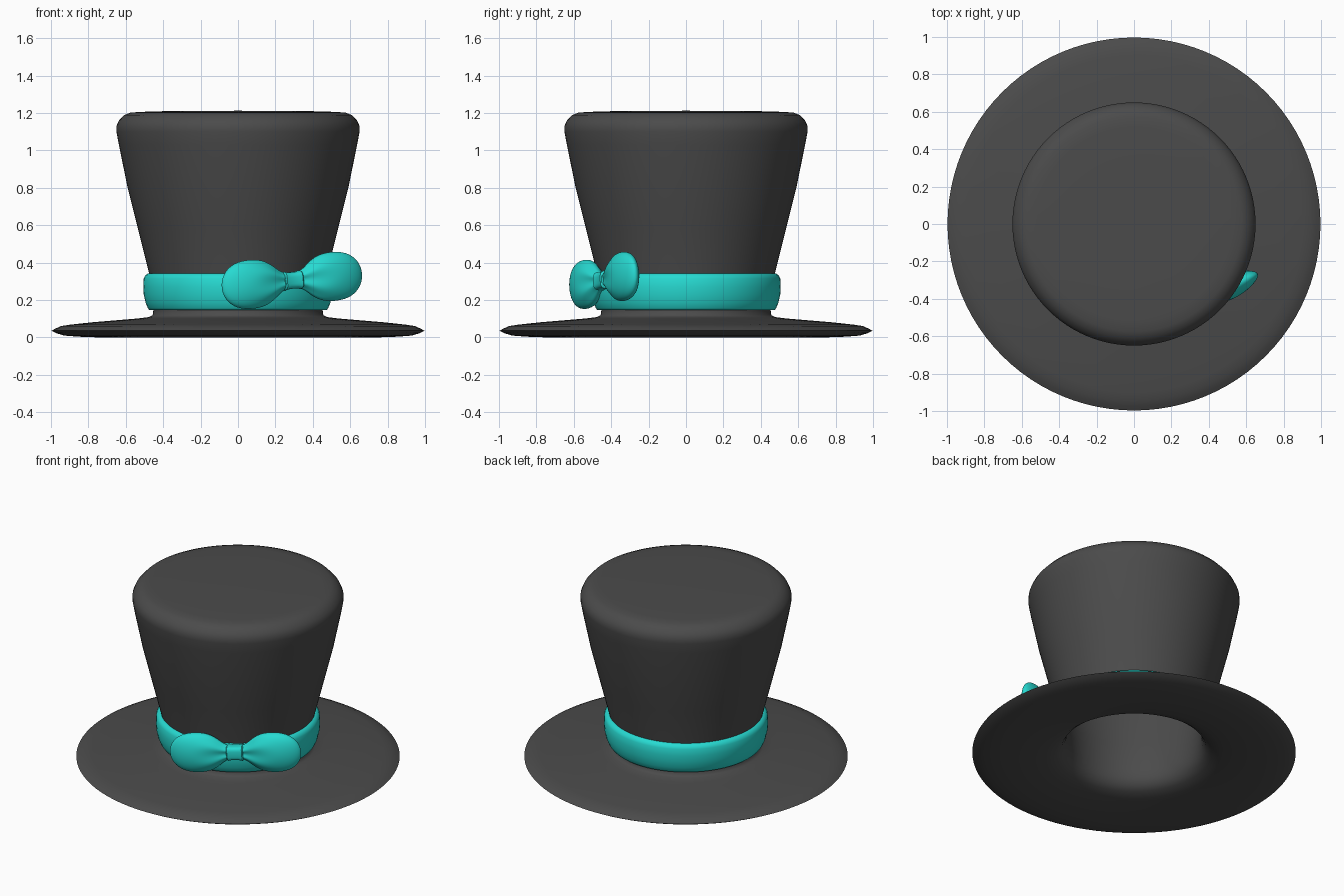
import bpy, bmesh
from math import sin, cos, pi, radians
from mathutils import Matrix

if "Cube" in bpy.data.objects:
    bpy.data.objects.remove(bpy.data.objects["Cube"])


def material(name, color):
    m = bpy.data.materials.new(name)
    m.diffuse_color = color
    m.use_nodes = True
    m.node_tree.nodes["Principled BSDF"].inputs["Base Color"].default_value = m.diffuse_color
    return m


felt = material("dark_felt", (0.07, 0.07, 0.07, 1))
ribbon = material("teal_ribbon", (0.02, 0.70, 0.64, 1))


def loft(name, rings, mat, closed=False, angle=60):
    """Skin equal-sized rings of points; cap the ends unless closed."""
    bm = bmesh.new()
    vr = [[bm.verts.new(p) for p in r] for r in rings]
    n = len(vr[0])
    pairs = list(zip(vr, vr[1:])) + ([(vr[-1], vr[0])] if closed else [])
    for a, b in pairs:
        for i in range(n):
            j = (i + 1) % n
            bm.faces.new((a[i], a[j], b[j], b[i]))
    if not closed:
        bm.faces.new(vr[0])
        bm.faces.new(vr[-1])
    bmesh.ops.recalc_face_normals(bm, faces=bm.faces)
    me = bpy.data.meshes.new(name)
    bm.to_mesh(me)
    bm.free()
    ob = bpy.data.objects.new(name, me)
    bpy.context.collection.objects.link(ob)
    me.materials.append(mat)
    bpy.ops.object.select_all(action='DESELECT')
    bpy.context.view_layer.objects.active = ob
    ob.select_set(True)
    bpy.ops.object.shade_smooth_by_angle(angle=radians(angle))
    return ob


def lathe(name, profile, mat, closed=False, n=96):
    rings = [[(r * cos(2 * pi * i / n), r * sin(2 * pi * i / n), z) for i in range(n)]
             for r, z in profile]
    return loft(name, rings, mat, closed)


# hollow hat: crown top, outer wall, brim, underside, inner wall, inner roof
lathe("hat_body", [
    (0.02, 1.212), (0.35, 1.211), (0.52, 1.206), (0.575, 1.202), (0.61, 1.188),
    (0.638, 1.158), (0.650, 1.13), (0.650, 1.10), (0.637, 1.03), (0.590, 0.80),
    (0.535, 0.58), (0.476, 0.345), (0.458, 0.25), (0.452, 0.15), (0.456, 0.12),
    (0.475, 0.109), (0.53, 0.102), (0.60, 0.096), (0.78, 0.081), (0.90, 0.068),
    (0.945, 0.061), (0.975, 0.048), (0.997, 0.036),
    (0.975, 0.024), (0.93, 0.010), (0.85, 0.004), (0.74, 0.0), (0.62, 0.008),
    (0.54, 0.018), (0.48, 0.034), (0.445, 0.06), (0.425, 0.10), (0.418, 0.15),
    (0.424, 0.25), (0.44, 0.345), (0.50, 0.58), (0.555, 0.80), (0.602, 1.03),
    (0.612, 1.10), (0.60, 1.135), (0.56, 1.16), (0.35, 1.17), (0.02, 1.172)], felt)

# ribbon band around the crown
lathe("hat_band", [
    (0.45, 0.343), (0.478, 0.343), (0.495, 0.334), (0.504, 0.315), (0.506, 0.27),
    (0.504, 0.23), (0.494, 0.185), (0.482, 0.157), (0.474, 0.146), (0.45, 0.146)],
    ribbon, closed=True)

# bow placement: front right of the band, slightly rolled
place = (Matrix.Translation((0.288, -0.437, 0.305))
         @ Matrix.Rotation(radians(24.5), 4, 'Z') @ Matrix.Rotation(radians(-5), 4, 'Y'))

# bow loops: elliptical sections (along, half depth, half height), pleated near the knot
sections = [(0.02, 0.028, 0.040), (0.06, 0.032, 0.050), (0.09, 0.042, 0.073),
            (0.125, 0.053, 0.102), (0.165, 0.062, 0.122), (0.21, 0.068, 0.131),
            (0.26, 0.067, 0.132), (0.305, 0.060, 0.126), (0.345, 0.049, 0.112),
            (0.38, 0.034, 0.086), (0.402, 0.019, 0.053), (0.412, 0.006, 0.020)]
N = 40
rings = []
for u, d, h in sections:
    pleat = 0.22 * max(0, 1 - u / 0.24)
    rings.append([(u, d * cos(a) * (1 - pleat * cos(6 * a)), h * sin(a))
                  for a in (2 * pi * i / N for i in range(N))])
loops = loft("bow_loops", rings, ribbon)
loops.modifiers.new("mirror", 'MIRROR')
sub = loops.modifiers.new("smooth", 'SUBSURF')
sub.levels = sub.render_levels = 1
loops.matrix_world = place

# bow knot: rounded block pinched at its waist
rings = []
for u, s in [(-0.052, 0.92), (-0.046, 1.05), (-0.02, 0.95), (0.02, 0.95),
             (0.046, 1.05), (0.052, 0.92)]:
    ring = []
    for i in range(32):
        c, t = cos(2 * pi * i / 32), sin(2 * pi * i / 32)
        ring.append((u, 0.043 * s * abs(c) ** 0.6 * (1 if c > 0 else -1),
                     0.047 * s * abs(t) ** 0.6 * (1 if t > 0 else -1)))
    rings.append(ring)
knot = loft("bow_knot", rings, ribbon, angle=45)
knot.matrix_world = place
